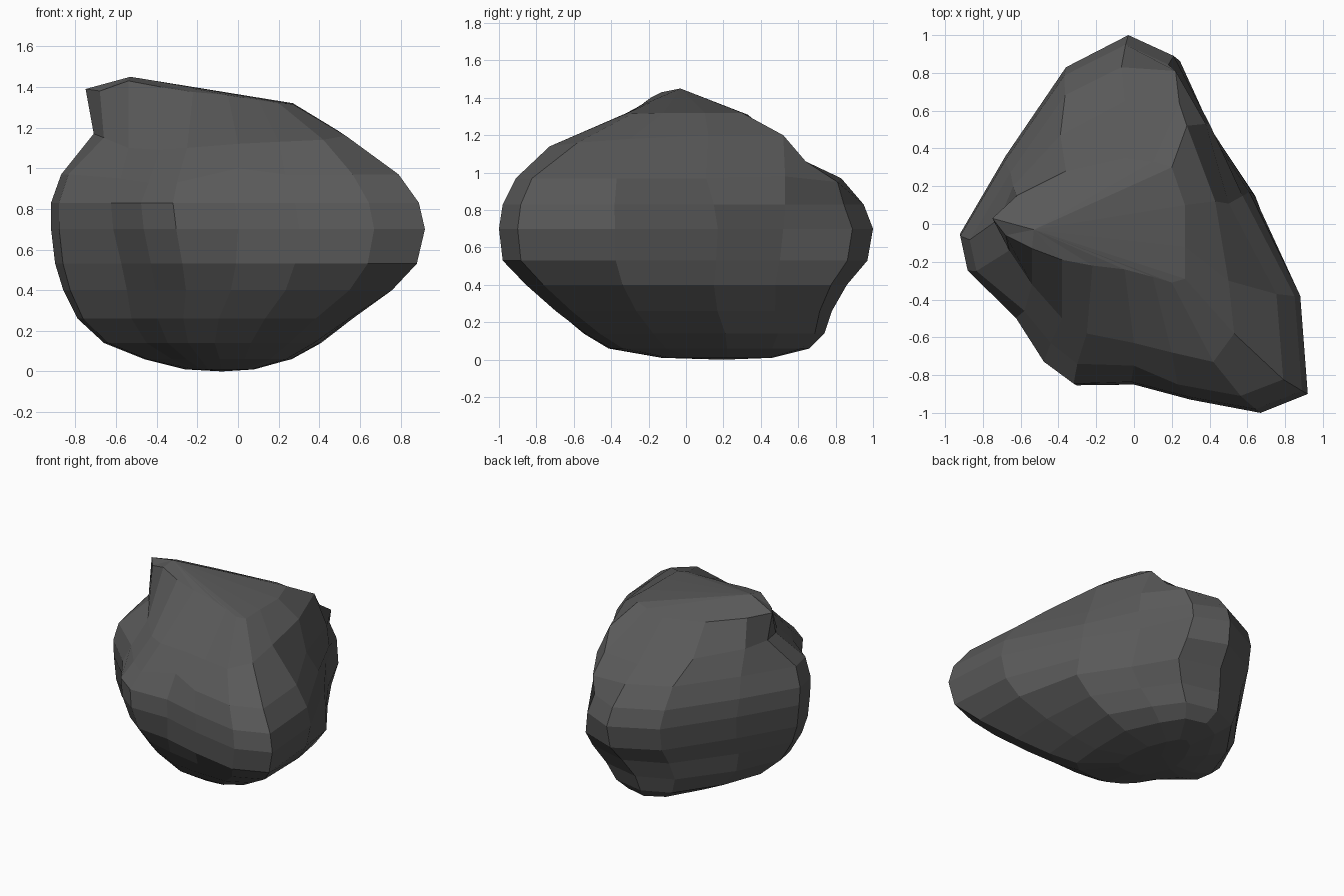
import bpy, bmesh, math

# Widest outline of the boulder, seen from above
outline = [(-.03, 1), (.2, .89), (.37, .52), (.6, .17), (.88, -.38), (.92, -.9),
           (.67, -1), (.3, -.93), (0, -.85), (-.31, -.86), (-.47, -.74), (-.62, -.5),
           (-.88, -.24), (-.92, -.05), (-.68, .36), (-.36, .83)]

# Extents of each level: z, x min, x max, y min, y max, roundness
levels = [(.01, -.26, .09, -.15, .46, .5), (.06, -.46, .28, -.45, .66, .45),
          (.14, -.66, .43, -.59, .74, .4), (.26, -.79, .60, -.74, .78, .3),
          (.40, -.86, .79, -.88, .86, .15), (.53, -.90, .88, -.98, .97, 0),
          (.70, -.92, .92, -1, 1, 0), (.83, -.92, .89, -.98, .95, 0),
          (.97, -.87, .79, -.91, .83, 0)]

# Uneven shoulder below the top
shoulder = [(-.05, .65, 1.05), (.24, .64, 1.06), (.28, .52, 1.2), (.43, .12, 1.2),
            (.5, -.3, 1.18), (.53, -.58, 1.16), (.42, -.73, 1.14), (.2, -.68, 1.13),
            (0, -.63, 1.12), (-.25, -.58, 1.1), (-.38, -.5, 1.09), (-.54, -.32, 1.1),
            (-.66, -.14, 1.15), (-.71, .03, 1.17), (-.64, .2, 1.15), (-.39, .47, 1.11)]

# Rim of the top, with the horn on the left
rim = [(-.05, .35, 1.29), (.1, .33, 1.31), (.2, .3, 1.32), (.27, .1, 1.32),
       (.27, -.12, 1.32), (.27, -.29, 1.315), (.2, -.31, 1.32), (.1, -.28, 1.335),
       (-.05, -.24, 1.36), (-.22, -.22, 1.375), (-.38, -.19, 1.4), (-.54, -.13, 1.43),
       (-.68, -.06, 1.38), (-.75, .03, 1.39), (-.62, .15, 1.36), (-.36, .28, 1.31)]


def section(z, x0, x1, y0, y1, roundness):
    ring = []
    for px, py in outline:
        u, v = px / .92, py
        k = 1 - roundness + roundness / math.hypot(u, v)
        ring.append(((x0 + x1 + u * k * (x1 - x0)) / 2,
                     (y0 + y1 + v * k * (y1 - y0)) / 2, z))
    return ring


def push(ring, indices, dx, dy):
    for i in indices:
        x, y, z = ring[i]
        ring[i] = (x + dx, y + dy, z)


rings = [section(*level) for level in levels]

# Fuller flank at back right, leaner flank at front left
for ring, amount in zip(rings[1:7], (.06, .1, .11, .1, .06, .01)):
    push(ring, (1, 2, 3), amount, 0)
    push(ring, (9, 10, 11), .6 * amount, .6 * amount)

# Ledge on the front and corner on the right
rings[-1][8] = (0, -.75, 1)
rings[-1][9] = (-.3, -.74, .93)
rings[-1][10] = (-.44, -.63, .93)
rings[-1][11] = (-.58, -.46, .95)
rings[-1][1] = (.22, .81, .95)
rings[-1][2] = (.38, .53, .98)
rings[-2][2] = (.4, .53, .83)
rings += [shoulder, rim]

# Skin the rings and close both ends
bm = bmesh.new()
loops = [[bm.verts.new(p) for p in ring] for ring in rings]
n = len(outline)
for low, high in zip(loops, loops[1:]):
    for i in range(n):
        j = (i + 1) % n
        bm.faces.new((low[i], low[j], high[j], high[i]))
for loop, tip in ((loops[0], (-.08, .2, 0)), (loops[-1], (-.53, -.03, 1.45))):
    v = bm.verts.new(tip)
    for i in range(n):
        bm.faces.new((loop[i], loop[(i + 1) % n], v))
bmesh.ops.recalc_face_normals(bm, faces=bm.faces)

mesh = bpy.data.meshes.new("boulder")
bm.to_mesh(mesh)
bm.free()

# Dark stone
stone = bpy.data.materials.new("dark_stone")
stone.diffuse_color = (.1, .1, .1, 1)
mesh.materials.append(stone)
bpy.context.collection.objects.link(bpy.data.objects.new("boulder", mesh))
